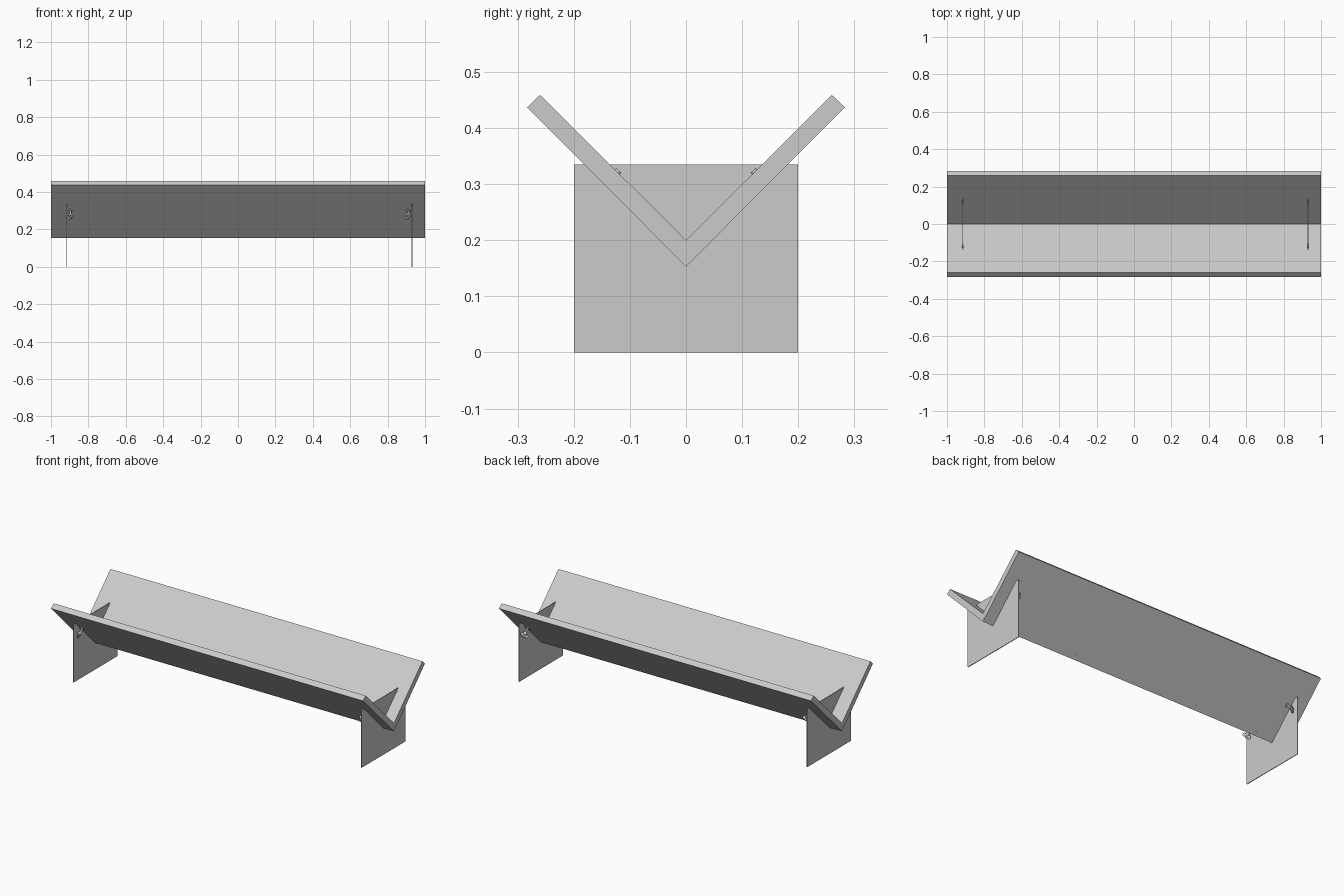
import bpy, bmesh, math
from mathutils import Vector, Matrix

if "Cube" in bpy.data.objects:
    bpy.data.objects.remove(bpy.data.objects["Cube"])

R = math.sqrt(0.5)


def finish(name, bm, smooth=False):
    bmesh.ops.recalc_face_normals(bm, faces=bm.faces)
    me = bpy.data.meshes.new(name)
    bm.to_mesh(me)
    bm.free()
    ob = bpy.data.objects.new(name, me)
    bpy.context.collection.objects.link(ob)
    if smooth:
        bpy.ops.object.select_all(action='DESELECT')
        ob.select_set(True)
        bpy.context.view_layer.objects.active = ob
        bpy.ops.object.shade_smooth_by_angle()
    return ob


def extrude_x(name, profile, x0, x1):
    bm = bmesh.new()
    f = bm.faces.new([bm.verts.new((x0, y, z)) for y, z in profile])
    new = bmesh.ops.extrude_face_region(bm, geom=[f])["geom"]
    bmesh.ops.translate(bm, vec=(x1 - x0, 0, 0),
                        verts=[v for v in new if isinstance(v, bmesh.types.BMVert)])
    return finish(name, bm)


def rod(bm, a, b, r, seg=16):
    a, b = Vector(a), Vector(b)
    m = Matrix.Translation((a + b) / 2) @ (b - a).to_track_quat('Z', 'Y').to_matrix().to_4x4()
    bmesh.ops.create_cone(bm, cap_ends=True, segments=seg, radius1=r, radius2=r,
                          depth=(b - a).length, matrix=m)


# V-shaped trough
extrude_x("trough", [(0, 0.153), (0.283, 0.437), (0.26, 0.459), (0, 0.2),
                     (-0.26, 0.459), (-0.283, 0.437)], -0.999, 0.999)

# pin running through the corner of the trough
bm = bmesh.new()
rod(bm, (-1, 0, 0.176), (1, 0, 0.176), 0.005)
finish("corner_pin", bm, True)

# thin end plates standing on the ground
for side, px in (("left", -0.915), ("right", 0.93)):
    extrude_x(side + "_end_plate", [(-0.2, 0), (0.2, 0), (0.2, 0.335), (-0.2, 0.335)],
              px - 0.002, px + 0.002)

    # wing-nut bolts square to the boards, on the inner face of each plate
    inward = 1 if px < 0 else -1
    for s, label in ((-1, "front"), (1, "back")):
        n = Vector((0, s * R, -R))            # outward normal of the board
        t = Vector((0, s * R, R))             # direction up the board
        base = Vector((px + inward * 0.02, s * 0.146, 0.299))
        bm = bmesh.new()
        rod(bm, base, base + n * 0.005, 0.014)
        rod(bm, base, base + n * 0.058, 0.005)
        rod(bm, base + n * 0.028, base + n * 0.042, 0.010)
        for w in (-1, 1):
            d = (Vector((0.6, 0, 0)) + t * 0.8) * w
            c = base + n * 0.046 + d * 0.013
            rot = Matrix((d, n, d.cross(n))).transposed().to_4x4()
            bmesh.ops.create_cone(
                bm, cap_ends=True, segments=14, radius1=0.01, radius2=0.01, depth=0.005,
                matrix=Matrix.Translation(c) @ rot)
        finish(f"{side}_{label}_wing_nut", bm, True)

        # small bolt head on the inner board face beside the plate
        bm = bmesh.new()
        head = Vector((px, s * 0.122, 0.322))
        rod(bm, head + n * 0.004, head - n * 0.003, 0.006)
        finish(f"{side}_{label}_bolt_head", bm, True)

# screw heads along the lower edge of the back board
bm = bmesh.new()
for i in range(5):
    p = Vector((-0.8 + 0.4 * i, 0.017, 0.170))
    n = Vector((0, R, -R))
    rod(bm, p - n * 0.004, p + n * 0.001, 0.005)
finish("edge_screws", bm, True)
